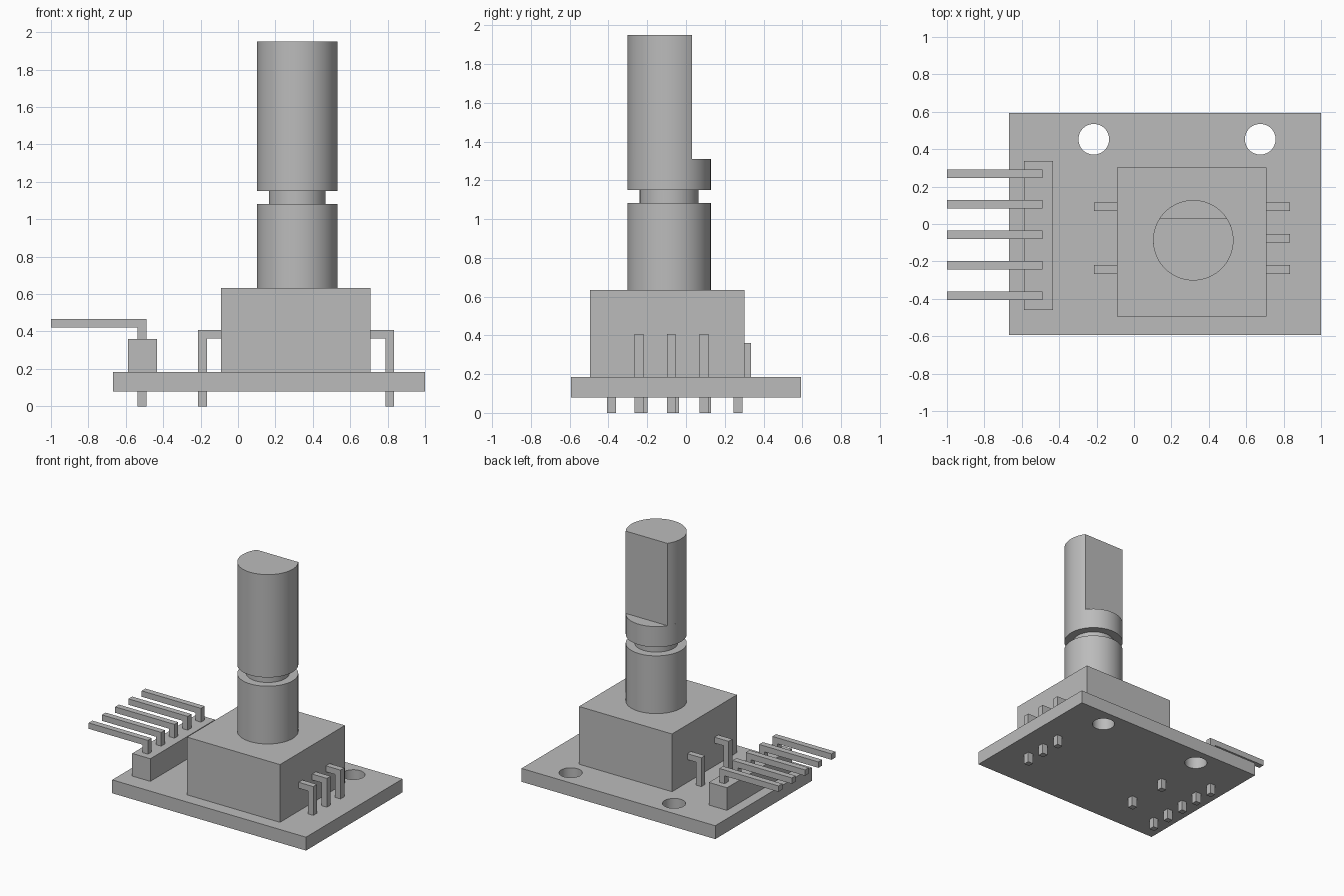
import bpy
import bmesh
from math import asin, cos, sin, pi, radians
from mathutils import Vector

if "Cube" in bpy.data.objects:
    bpy.data.objects.remove(bpy.data.objects["Cube"], do_unlink=True)

grey = bpy.data.materials.new("plain grey")
grey.use_nodes = True
GREY = (0.5, 0.5, 0.5, 1)
grey.diffuse_color = GREY
grey.node_tree.nodes["Principled BSDF"].inputs["Base Color"].default_value = GREY


def prism(name, outline, offset, smooth=False):
    """Extrude a planar outline of 3D points along an offset vector."""
    bm = bmesh.new()
    face = bm.faces.new([bm.verts.new(p) for p in outline])
    grown = bmesh.ops.extrude_face_region(bm, geom=[face])
    verts = [v for v in grown["geom"] if isinstance(v, bmesh.types.BMVert)]
    bmesh.ops.translate(bm, verts=verts, vec=Vector(offset))
    bmesh.ops.recalc_face_normals(bm, faces=bm.faces)
    mesh = bpy.data.meshes.new(name)
    bm.to_mesh(mesh)
    bm.free()
    mesh.materials.append(grey)
    obj = bpy.data.objects.new(name, mesh)
    bpy.context.collection.objects.link(obj)
    if smooth:
        smooth_sides(obj)
    return obj


def smooth_sides(obj):
    bpy.ops.object.select_all(action="DESELECT")
    obj.select_set(True)
    bpy.context.view_layer.objects.active = obj
    bpy.ops.object.shade_smooth_by_angle(angle=radians(30))


def box(name, x0, x1, y0, y1, z0, z1):
    return prism(name, [(x0, y0, z0), (x1, y0, z0), (x1, y1, z0), (x0, y1, z0)],
                 (0, 0, z1 - z0))


def cylinder(name, x, y, r, z0, z1, n=64):
    ring = [(x + r * cos(2 * pi * i / n), y + r * sin(2 * pi * i / n), z0) for i in range(n)]
    return prism(name, ring, (0, 0, z1 - z0), smooth=True)


PIN = 0.046  # thickness of every square pin


def bent_pin(name, x_down, x_end, y, z_top):
    """L-shaped pin: outer leg face at x_down, arm along to x_end."""
    s = PIN if x_end > x_down else -PIN
    side = [(x_down, 0), (x_down, z_top), (x_end, z_top), (x_end, z_top - PIN),
            (x_down + s, z_top - PIN), (x_down + s, 0)]
    prism(name, [(x, y - PIN / 2, z) for x, z in side], (0, PIN, 0))


# Circuit board with two mounting holes
BOARD_TOP = 0.184
board = box("circuit_board", -0.667, 1.0, -0.593, 0.593, 0.08, BOARD_TOP)
for hole_x in (-0.215, 0.675):
    cutter = cylinder("hole_cutter", hole_x, 0.453, 0.082, 0, 0.3, 48)
    cutter.hide_render = True
    cut = board.modifiers.new("mounting_hole", "BOOLEAN")
    cut.operation = "DIFFERENCE"
    cut.solver = "EXACT"
    cut.object = cutter
    bpy.context.view_layer.objects.active = board
    bpy.ops.object.modifier_apply(modifier=cut.name)
    bpy.data.objects.remove(cutter, do_unlink=True)
smooth_sides(board)

# Encoder housing
box("encoder_body", -0.092, 0.708, -0.495, 0.303, BOARD_TOP, 0.633)

# Shaft: bushing, retaining groove, collar and D-shaped upper part
SX, SY, SR = 0.317, -0.087, 0.215
cylinder("shaft_bushing", SX, SY, SR, 0.633, 1.082)
cylinder("shaft_groove", SX, SY, 0.152, 1.082, 1.15)
cylinder("shaft_collar", SX, SY, SR, 1.15, 1.31)
start = asin(0.119 / SR)  # angle where the flat meets the round
sweep = pi + 2 * start
arc = [pi - start + sweep * i / 48 for i in range(49)]
prism("shaft_d_section", [(SX + SR * cos(a), SY + SR * sin(a), 1.31) for a in arc],
      (0, 0, 0.64), smooth=True)

# Encoder legs: two on the right side, three on the left side
for y in (0.092, -0.243):
    bent_pin("encoder_leg_right", -0.213, -0.092, y, 0.408)
for y in (0.092, -0.076, -0.243):
    bent_pin("encoder_leg_left", 0.834, 0.708, y, 0.408)

# Pin header block with five right-angle pins
box("header_block", -0.588, -0.432, -0.46, 0.336, BOARD_TOP, 0.36)
for i in range(5):
    bent_pin("header_pin", -0.49, -1.0, 0.268 - 0.163 * i, 0.467)
